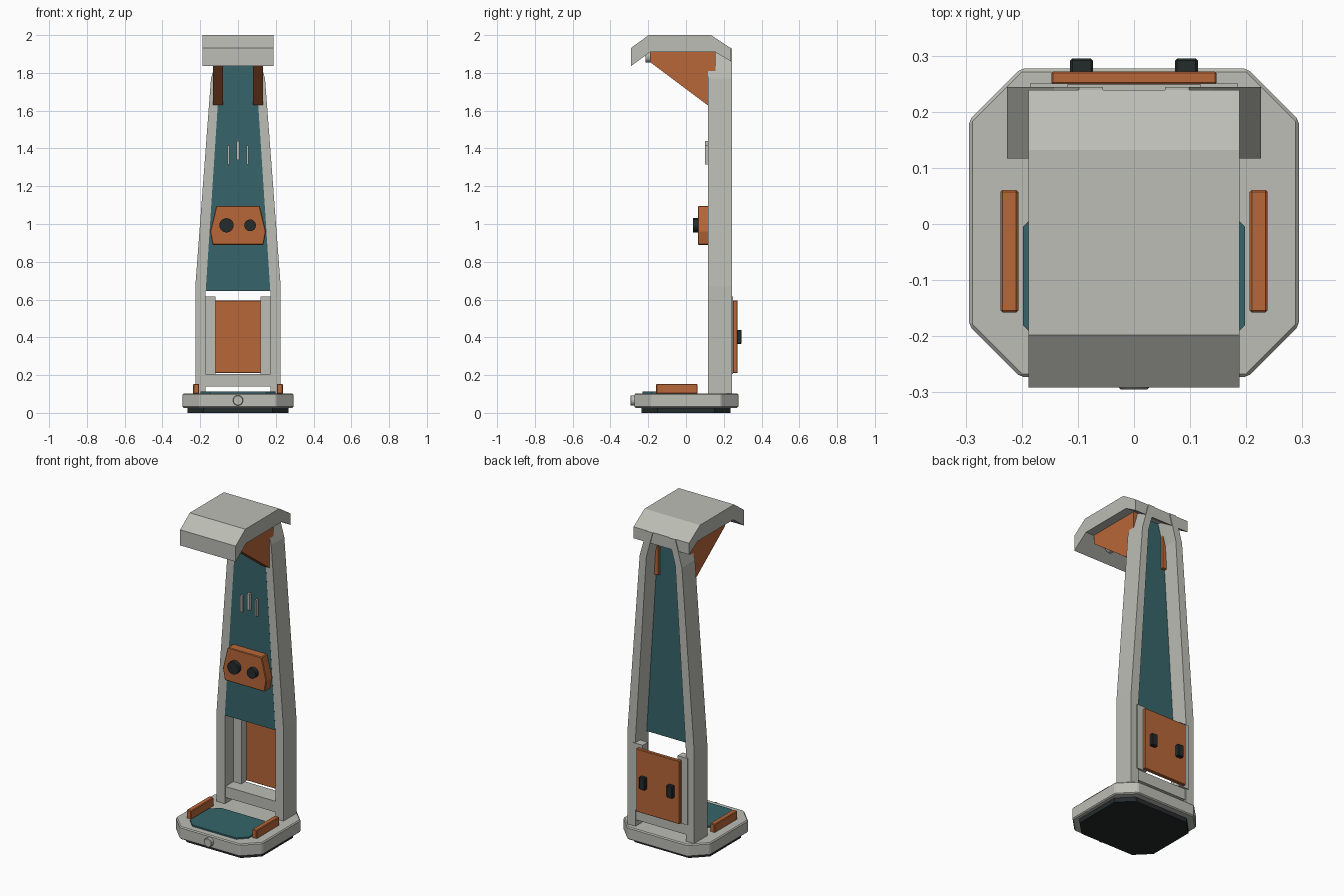
import bpy, bmesh, math
from mathutils import Vector

if "Cube" in bpy.data.objects:
    bpy.data.objects.remove(bpy.data.objects["Cube"])


def material(name, rgb):
    m = bpy.data.materials.new(name)
    m.diffuse_color = (*rgb, 1)
    m.use_nodes = True
    m.node_tree.nodes["Principled BSDF"].inputs["Base Color"].default_value = m.diffuse_color
    return m


GREY = material("warm_grey", (0.50, 0.51, 0.46))
ORANGE = material("burnt_orange", (0.48, 0.135, 0.04))
TEAL = material("deep_teal", (0.037, 0.13, 0.145))
BLACK = material("near_black", (0.018, 0.024, 0.025))


def prism(name, mat, points, axis, lo, hi, bevel=0):
    """Extrude a 2D profile along an axis; the profile uses the other two axes in order."""
    def place(p, t):
        c = list(p)
        c.insert("xyz".index(axis), t)
        return Vector(c)
    bm = bmesh.new()
    a = [bm.verts.new(place(p, lo)) for p in points]
    b = [bm.verts.new(place(p, hi)) for p in points]
    bm.faces.new(a)
    bm.faces.new(b)
    n = len(points)
    for i in range(n):
        j = (i + 1) % n
        bm.faces.new((a[i], a[j], b[j], b[i]))
    bmesh.ops.recalc_face_normals(bm, faces=bm.faces)
    me = bpy.data.meshes.new(name)
    bm.to_mesh(me)
    bm.free()
    me.materials.append(mat)
    ob = bpy.data.objects.new(name, me)
    bpy.context.collection.objects.link(ob)
    if bevel:
        mod = ob.modifiers.new("bevel", 'BEVEL')
        mod.width = bevel
        mod.segments = 1
    return ob


def box(name, mat, x, y, z, bevel=0):
    x = sorted(x)
    return prism(name, mat, [(x[0], y[0]), (x[1], y[0]), (x[1], y[1]), (x[0], y[1])],
                 "z", z[0], z[1], bevel)


def octagon(x, y0, y1, c):
    return [(-x, y0 + c), (-x + c, y0), (x - c, y0), (x, y0 + c),
            (x, y1 - c), (x - c, y1), (-x + c, y1), (-x, y1 - c)]


def knob(name, mat, x, z, r, y0, y1, sides=20, bevel=0):
    pts = [(x + r * math.cos(2 * math.pi * i / sides), z + r * math.sin(2 * math.pi * i / sides))
           for i in range(sides)]
    return prism(name, mat, pts, "y", y0, y1, bevel)


# Base: dark foot, chamfered plate, teal standing pad, front button
prism("foot", BLACK, octagon(0.268, -0.235, 0.235, 0.085), "z", 0, 0.03)
prism("base_plate", GREY, octagon(0.294, -0.273, 0.277, 0.092), "z", 0.027, 0.103, 0.006)
prism("base_pad", TEAL, octagon(0.198, -0.230, 0.045, 0.05), "z", 0.10, 0.112)
knob("base_button", GREY, 0, 0.066, 0.027, -0.295, -0.26, 20, 0.003)

# Upright frame: tapering posts around an open middle
outer = [(0.226, 0.10), (0.226, 0.67), (0.143, 1.77), (0.098, 1.93)]
inner = [(0.055, 1.93), (0.098, 1.77), (0.171, 0.645), (0.171, 0.10)]
back_y, front_y = 0.244, 0.117
for side, s in (("left", -1), ("right", 1)):
    prism(side + "_post", GREY, [(s * x, z) for x, z in outer + inner], "y", front_y, back_y)
    box(side + "_panel_mount", GREY, (s * 0.118, s * 0.185), (0.20, 0.250), (0.207, 0.615))
    box(side + "_base_rail", ORANGE, (s * 0.206, s * 0.238), (-0.158, 0.061), (0.10, 0.154), 0.004)
    box(side + "_back_handle", BLACK, (s * 0.073, s * 0.114), (0.268, 0.295), (0.365, 0.440), 0.004)
    # Angled brackets holding up the canopy
    prism(side + "_bracket", ORANGE,
          [(-0.19, 1.915), (-0.19, 1.857), (0.113, 1.63), (0.155, 1.63), (0.155, 1.915)],
          "x", s * 0.080, s * 0.132)
box("cross_bar", GREY, (-0.175, 0.175), (0.122, 0.238), (0.140, 0.207))

# Front teal panel filling the upper opening
half = inner[:3]
prism("front_panel", TEAL, half + [(-x, z) for x, z in reversed(half)], "y", 0.1165, 0.136)

# Rear service panel
box("back_panel", ORANGE, (-0.147, 0.147), (0.249, 0.272), (0.210, 0.596), 0.003)

# Three raised slats
for x, z, w in ((-0.05, 1.365, 0.006), (0, 1.390, 0.009), (0.05, 1.365, 0.006)):
    box("panel_slat", GREY, (x - w, x + w), (0.100, 0.120), (z - 0.05, z + 0.05))

# Control box with two dials
prism("control_box", ORANGE,
      [(-0.135, 0.89), (0.135, 0.89), (0.148, 0.96), (0.115, 1.096), (-0.115, 1.096), (-0.148, 0.96)],
      "y", 0.063, 0.12, 0.004)
knob("large_dial", BLACK, -0.061, 0.993, 0.038, 0.037, 0.07)
knob("small_dial", BLACK, 0.064, 0.993, 0.031, 0.037, 0.07)

# Canopy: bent hood with chamfered front and back, and a lamp beneath
prism("canopy", GREY,
      [(-0.291, 1.836), (-0.291, 1.932), (-0.198, 2.0), (0.132, 2.0), (0.239, 1.93),
       (0.239, 1.86), (0.155, 1.91), (-0.19, 1.91)],
      "x", -0.188, 0.188)
knob("canopy_lamp", GREY, 0, 1.886, 0.030, -0.215, -0.175)
